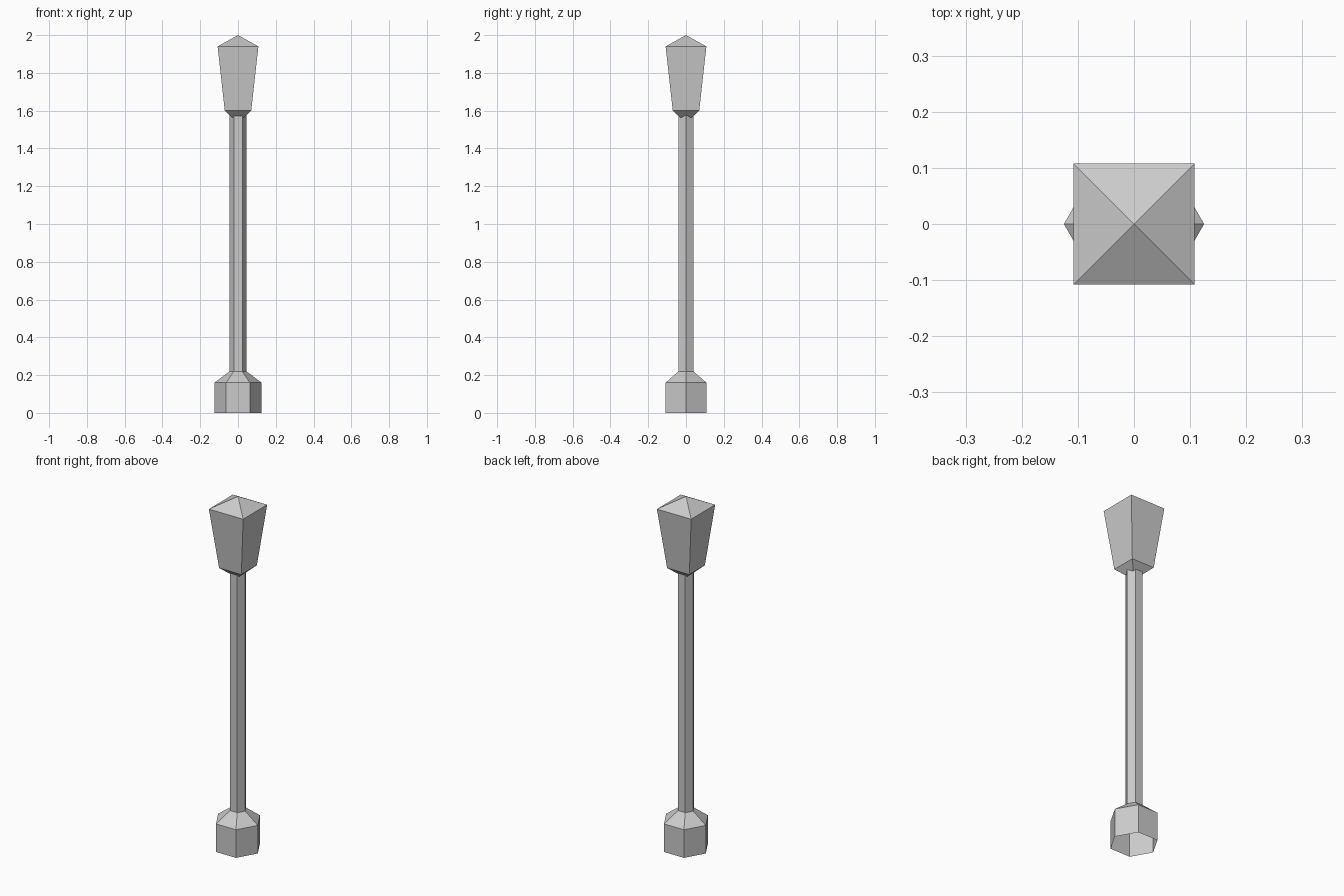
import bpy, bmesh, math

if "Cube" in bpy.data.objects:
    bpy.data.objects.remove(bpy.data.objects["Cube"])

metal = bpy.data.materials.new("light grey")
metal.diffuse_color = (0.6, 0.6, 0.6, 1)
metal.use_nodes = True
metal.node_tree.nodes["Principled BSDF"].inputs["Base Color"].default_value = metal.diffuse_color


def lathe(name, sides, rings, turn=0.0, bottom_tip=None, top_tip=None):
    """Flat-sided shell through (radius, z) rings, with optional pointed ends."""
    bm = bmesh.new()
    loops = []
    for r, z in rings:
        loops.append([bm.verts.new((r * math.cos(turn + math.tau * i / sides),
                                    r * math.sin(turn + math.tau * i / sides), z))
                      for i in range(sides)])
    for a, b in zip(loops, loops[1:]):
        for i in range(sides):
            j = (i + 1) % sides
            bm.faces.new((a[i], a[j], b[j], b[i]))
    for tip, ring, up in ((bottom_tip, loops[0], False), (top_tip, loops[-1], True)):
        if tip is None:
            continue
        t = bm.verts.new((0, 0, tip))
        for i in range(sides):
            j = (i + 1) % sides
            bm.faces.new((ring[i], ring[j], t) if up else (ring[j], ring[i], t))
    me = bpy.data.meshes.new(name)
    bm.to_mesh(me)
    bm.free()
    me.materials.append(metal)
    ob = bpy.data.objects.new(name, me)
    bpy.context.collection.objects.link(ob)
    return ob


# Hexagonal foot, open underneath, with a sloped shoulder
lathe("base", 6, [(0.125, 0), (0.125, 0.16), (0.045, 0.22)])

# Slim hexagonal pole running up into the lantern
lathe("pole", 6, [(0.045, 0.22), (0.045, 1.59)])

# Square flared lantern with pyramid roof and pointed underside
s = math.sqrt(2)
lathe("lantern", 4, [(0.07 * s, 1.6), (0.108 * s, 1.94)], math.pi / 4,
      bottom_tip=1.535, top_tip=2.0)
